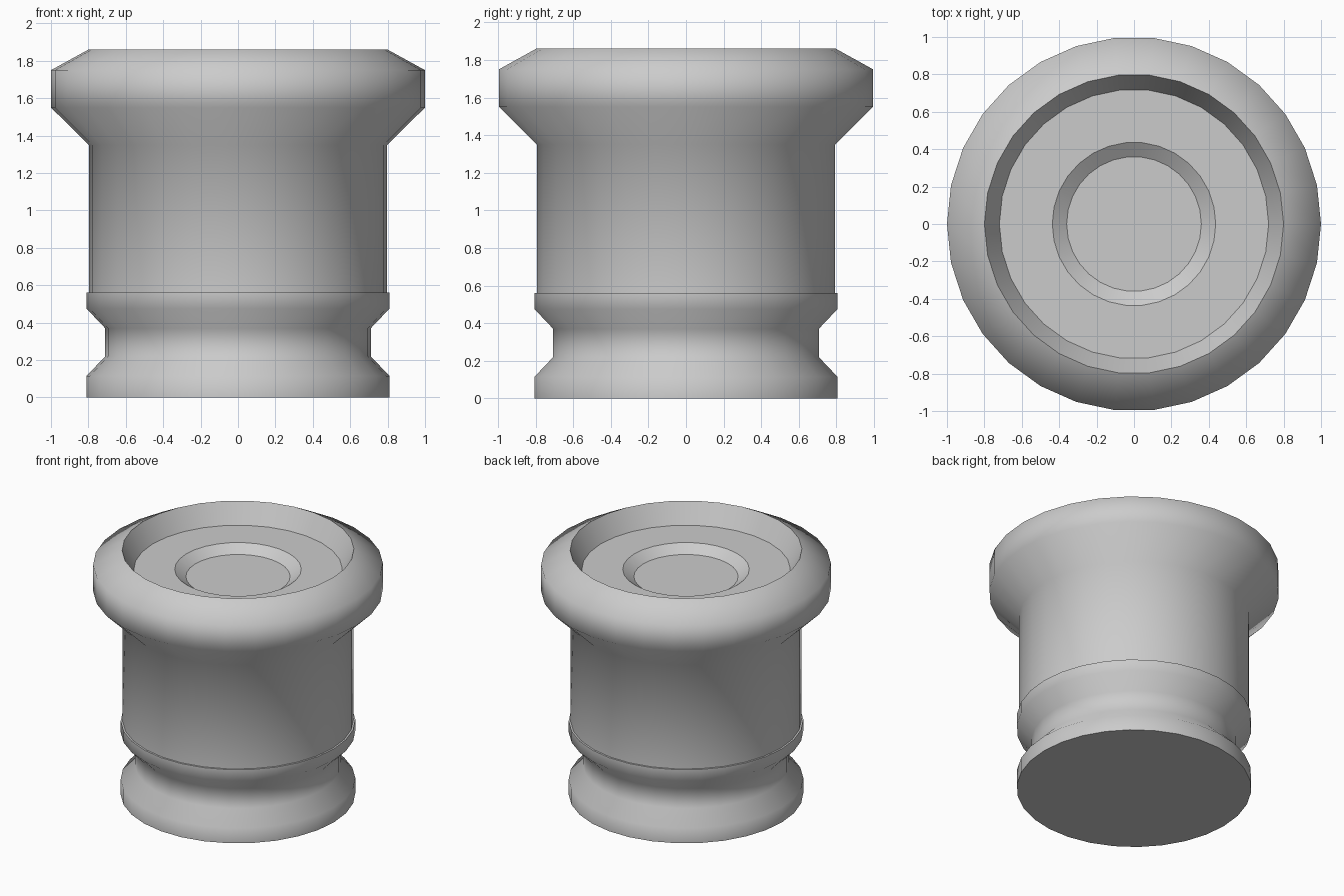
import bpy, bmesh, math

if "Cube" in bpy.data.objects:
    bpy.data.objects.remove(bpy.data.objects["Cube"])

SIDES = 30


def lathe(name, profile, sharp=(), all_sharp=False):
    """Revolve (radius, z) points about z; the first and last rings are capped flat.
    Rings whose profile index is in 'sharp' become hard edges."""
    bm = bmesh.new()
    rings = []
    for r, z in profile:
        rings.append([bm.verts.new((r * math.cos(2 * math.pi * k / SIDES),
                                    r * math.sin(2 * math.pi * k / SIDES), z))
                      for k in range(SIDES)])
    for a, b in zip(rings, rings[1:]):
        for k in range(SIDES):
            n = (k + 1) % SIDES
            bm.faces.new((a[k], a[n], b[n], b[k])).smooth = True
    bm.faces.new(rings[0][::-1])
    bm.faces.new(rings[-1])
    hard = set(range(len(rings))) if all_sharp else set(sharp) | {0, len(rings) - 1}
    for i in hard:
        for k in range(SIDES):
            edge = bm.edges.get((rings[i][k], rings[i][(k + 1) % SIDES]))
            edge.smooth = False
    mesh = bpy.data.meshes.new(name)
    bm.to_mesh(mesh)
    bm.free()
    obj = bpy.data.objects.new(name, mesh)
    bpy.context.collection.objects.link(obj)
    return obj


# Whole turned body: grooved foot, small step, straight barrel,
# flared rim, then the two nested recesses in the top
foot = [(0.81, 0), (0.81, 0.115), (0.71, 0.22), (0.71, 0.37), (0.81, 0.475), (0.81, 0.56)]
barrel = [(0.797, 0.56), (0.797, 1.35)]
rim = [(1.0, 1.55), (1.0, 1.75), (0.8, 1.86)]
recess = [(0.72, 1.71), (0.437, 1.71), (0.36, 1.655)]

profile = foot + barrel + rim + recess
lathe("turned_pedestal", profile, sharp=[5, 6, 10, 11, 12])
